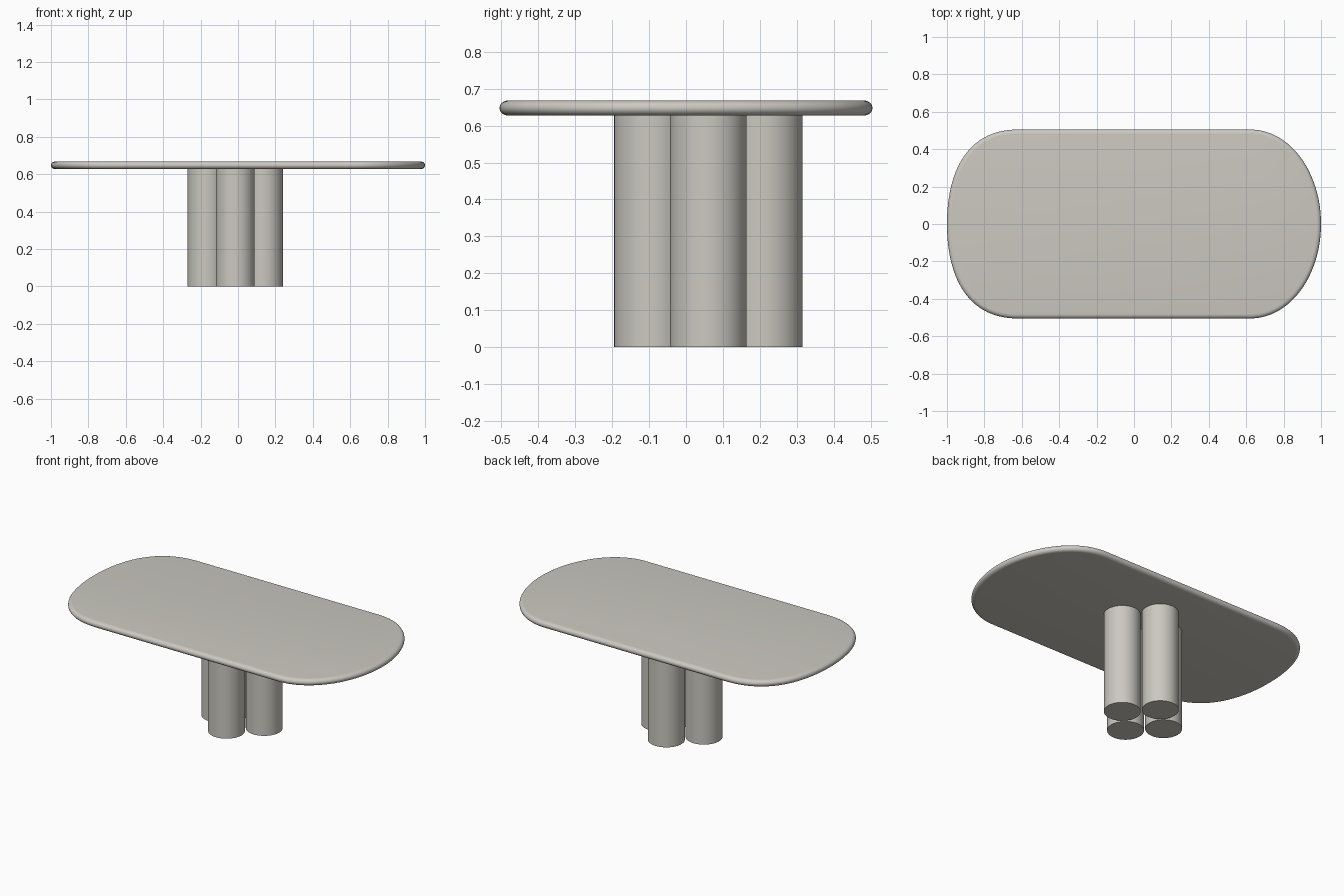
import bpy, bmesh, math
from mathutils import Vector
from mathutils.geometry import interpolate_bezier

if "Cube" in bpy.data.objects:
    bpy.data.objects.remove(bpy.data.objects["Cube"])

stone = bpy.data.materials.new("warm grey stone")
stone.diffuse_color = (0.60, 0.58, 0.53, 1)
stone.use_nodes = True
stone.node_tree.nodes["Principled BSDF"].inputs["Base Color"].default_value = stone.diffuse_color

LEG_H, TOP_H = 0.627, 0.668


def finish(bm, name, angle):
    bmesh.ops.recalc_face_normals(bm, faces=bm.faces)
    mesh = bpy.data.meshes.new(name)
    bm.to_mesh(mesh)
    bm.free()
    mesh.materials.append(stone)
    ob = bpy.data.objects.new(name, mesh)
    bpy.context.collection.objects.link(ob)
    bpy.context.view_layer.objects.active = ob
    ob.select_set(True)
    bpy.ops.object.shade_smooth_by_angle(angle=math.radians(angle))
    ob.select_set(False)
    return ob


# Table top: outline from four corner curves, with a rounded rim
def corner(sx, sy):
    side, h1, h2 = (0.62, 0.84, 0.27) if sx > 0 else (0.62, 0.90, 0.27)
    pts = interpolate_bezier(Vector((sx, 0)), Vector((sx, sy * h2)),
                             Vector((sx * h1, sy * 0.505)), Vector((sx * side, sy * 0.505)), 28)
    return [(p.x, p.y) for p in pts]


outline = (corner(1, 1) + corner(-1, 1)[::-1]
           + corner(-1, -1)[1:] + corner(1, -1)[::-1][:-1])


def rim_ring(bm, inset, z):
    n = len(outline)
    ring = []
    for i, (x, y) in enumerate(outline):
        a, b = outline[i - 1], outline[(i + 1) % n]
        d = Vector((b[0] - a[0], b[1] - a[1])).normalized()
        ring.append(bm.verts.new((x - d.y * inset, y + d.x * inset, z)))
    return ring


bm = bmesh.new()
half, mid, depth = (TOP_H - LEG_H) / 2, (TOP_H + LEG_H) / 2, 0.024
rings = []
for k in range(13):
    a = math.pi * (k / 12 - 0.5)
    rings.append(rim_ring(bm, depth * (1 - math.cos(a)), mid + half * math.sin(a)))
for lo, hi in zip(rings, rings[1:]):
    for i in range(len(lo)):
        j = (i + 1) % len(lo)
        bm.faces.new((lo[i], lo[j], hi[j], hi[i]))
bm.faces.new(rings[0][::-1])
bm.faces.new(rings[-1])
finish(bm, "table_top", 30)

# Four round columns in a diamond cluster
cx, cy, r, d = -0.0145, 0.0605, 0.1035, 0.1515
for name, x, y in (("front_leg", 0, -d), ("right_leg", d, 0),
                   ("back_leg", 0, d), ("left_leg", -d, 0)):
    bm = bmesh.new()
    bmesh.ops.create_cone(bm, cap_ends=True, segments=64, radius1=r, radius2=r, depth=LEG_H + 0.005)
    bmesh.ops.translate(bm, verts=bm.verts, vec=(cx + x, cy + y, (LEG_H + 0.005) / 2))
    finish(bm, name, 30)
